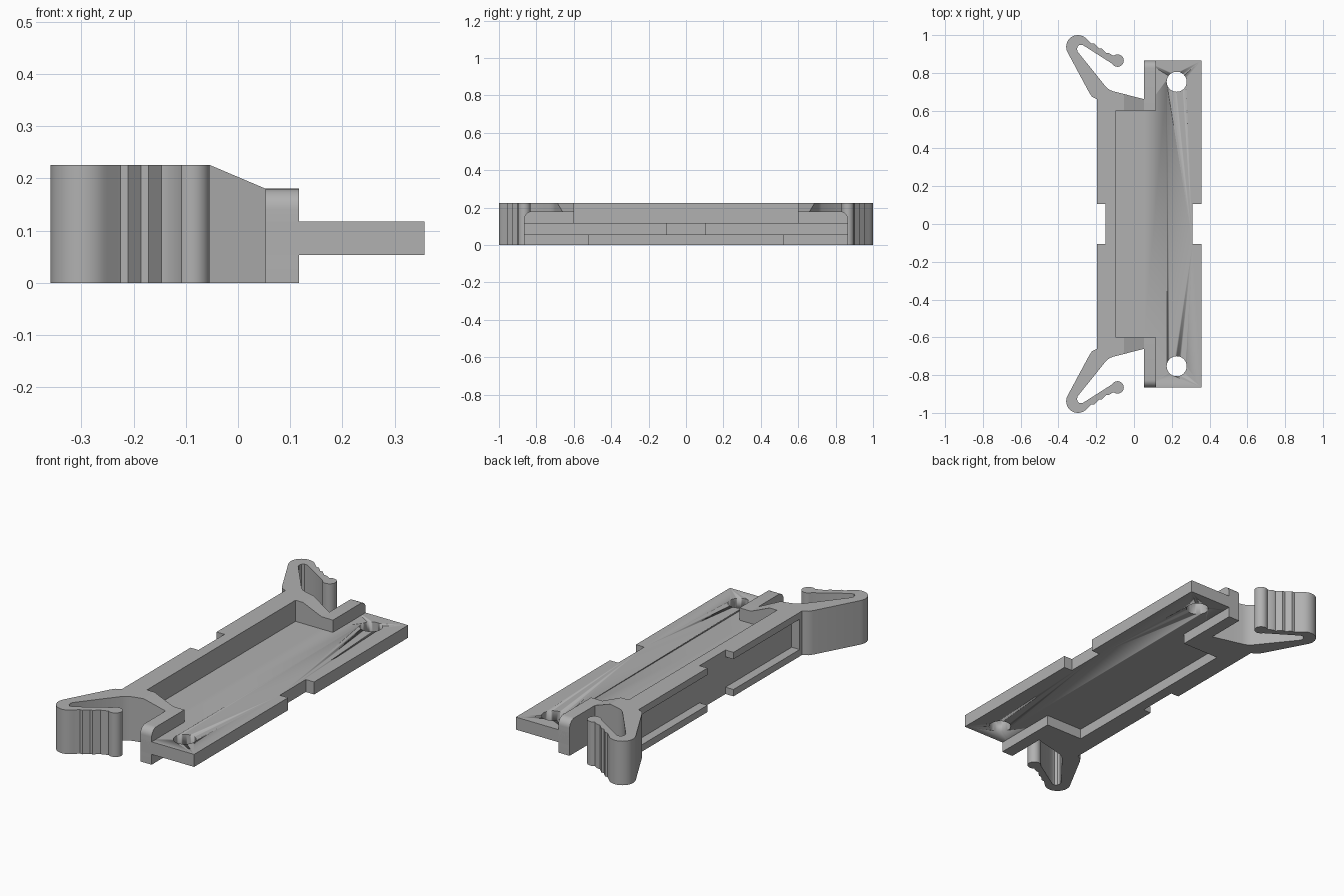
import bpy, bmesh
from math import cos, sin, radians, pi
from mathutils import Vector

cube = bpy.data.objects.get("Cube")
if cube:
    bpy.data.objects.remove(cube, do_unlink=True)

GREY = (0.44, 0.44, 0.44, 1)
grey = bpy.data.materials.new("plain grey")
grey.use_nodes = True
grey.diffuse_color = GREY
grey.node_tree.nodes["Principled BSDF"].inputs["Base Color"].default_value = GREY

TOP = 0.225          # full height of the rail and clips
WALL_IN, WALL_OUT, FLANGE = -0.095, -0.15, -0.195
BAR_IN, BAR_OUT = 0.053, 0.117


def finish(name, bm, mirror):
    bmesh.ops.recalc_face_normals(bm, faces=bm.faces)
    mesh = bpy.data.meshes.new(name)
    bm.to_mesh(mesh)
    bm.free()
    mesh.materials.append(grey)
    ob = bpy.data.objects.new(name, mesh)
    bpy.context.collection.objects.link(ob)
    bpy.ops.object.select_all(action='DESELECT')
    ob.select_set(True)
    bpy.context.view_layer.objects.active = ob
    bpy.ops.object.shade_smooth_by_angle(angle=radians(30))
    if mirror:
        mod = ob.modifiers.new("both ends", 'MIRROR')
        mod.use_axis = (False, True, False)
        mod.use_mirror_merge = False
    return ob


def prism(name, points, direction, mirror=True):
    """Extrude a flat outline of 3D points along a direction."""
    bm = bmesh.new()
    face = bm.faces.new([bm.verts.new(p) for p in points])
    ext = bmesh.ops.extrude_face_region(bm, geom=[face], use_keep_orig=True)
    moved = [g for g in ext["geom"] if isinstance(g, bmesh.types.BMVert)]
    bmesh.ops.translate(bm, verts=moved, vec=Vector(direction))
    return finish(name, bm, mirror)


def plan(name, outline, z0, z1, mirror=True):
    return prism(name, [(x, y, z0) for x, y in outline], (0, 0, z1 - z0), mirror)


def box(name, x0, x1, y0, y1, z0, z1, mirror=True):
    return plan(name, [(x0, y0), (x1, y0), (x1, y1), (x0, y1)], z0, z1, mirror)


def arc(cx, cy, r, start, end, n):
    angles = [radians(start + (end - start) * i / n) for i in range(n + 1)]
    return [(cx + r * cos(a), cy + r * sin(a)) for a in angles]


# Base plate with a notch in its free edge and a screw hole at each end
half = [(0.31, 0), (0.31, 0.105), (0.357, 0.105), (0.357, 0.865),
        (BAR_IN, 0.865), (BAR_IN, 0.6), (WALL_IN - 0.02, 0.6)]
outline = half[1:] + [(x, -y) for x, y in reversed(half[1:])]
plate = plan("base_plate", outline, 0.053, 0.117, mirror=False)
cutter = plan("hole_cutter", arc(0.226, 0.753, 0.053, 0, 351, 39), -0.1, 0.3)
cutter.hide_render = True
cutter.hide_set(True)
cut = plate.modifiers.new("screw holes", 'BOOLEAN')
cut.operation = 'DIFFERENCE'
cut.object = cutter
cut.solver = 'EXACT'

# Side rail with upper and lower flanges, broken in the middle
box("side_rail", WALL_OUT, WALL_IN, -0.65, 0.65, 0, TOP, mirror=False)
box("upper_flange", FLANGE, WALL_OUT, 0.105, 0.65, TOP - 0.035, TOP)
box("lower_flange", FLANGE, WALL_OUT, 0.105, 0.65, 0, 0.035)

# Spring clip: root block, arm, hooked end, gripping teeth
clip = [(FLANGE, 0.64), (WALL_OUT, 0.64), (WALL_OUT, 0.6), (-0.053, 0.6),
        (-0.053, 0.688), (-0.105, 0.701), (-0.128, 0.709), (-0.148, 0.725),
        (-0.298, 0.912), (-0.302, 0.925), (-0.298, 0.94), (-0.287, 0.949), (-0.272, 0.948)]
clip += arc(-0.087, 0.865, 0.033, 210, 490, 18)
for i in range(3):
    x, y = -0.132 - 0.0395 * i, 0.904 + 0.0255 * i
    clip += [(x, y), (x - 0.014, y)]
clip += arc(-0.297, 0.938, 0.062, 40, 208, 16)
clip += [(-0.235, 0.692), (-0.222, 0.674), (FLANGE, 0.66)]
plan("spring_clip", clip, 0, TOP)

# Ramp from the clip root down to the end bar
bm = bmesh.new()
ramp = [(-0.053, 0.6, TOP), (BAR_IN, 0.6, 0.18), (BAR_IN, 0.661, 0.18), (-0.053, 0.688, TOP)]
upper = [bm.verts.new(p) for p in ramp]
lower = [bm.verts.new((x, y, 0)) for x, y, z in ramp]
bm.faces.new(upper)
bm.faces.new(lower[::-1])
for i in range(4):
    j = (i + 1) % 4
    bm.faces.new((upper[j], upper[i], lower[i], lower[j]))
finish("ramp", bm, True)

# End bar with a rounded upper corner
side = [(0.6, 0), (0.865, 0)] + arc(0.825, 0.14, 0.04, 0, 90, 8) + [(0.6, 0.18)]
prism("end_bar", [(BAR_IN, y, z) for y, z in side], (BAR_OUT - BAR_IN, 0, 0))

# Shoulder under the plate
box("under_shoulder", WALL_IN - 0.01, BAR_OUT, 0.52, 0.61, 0, 0.06)
